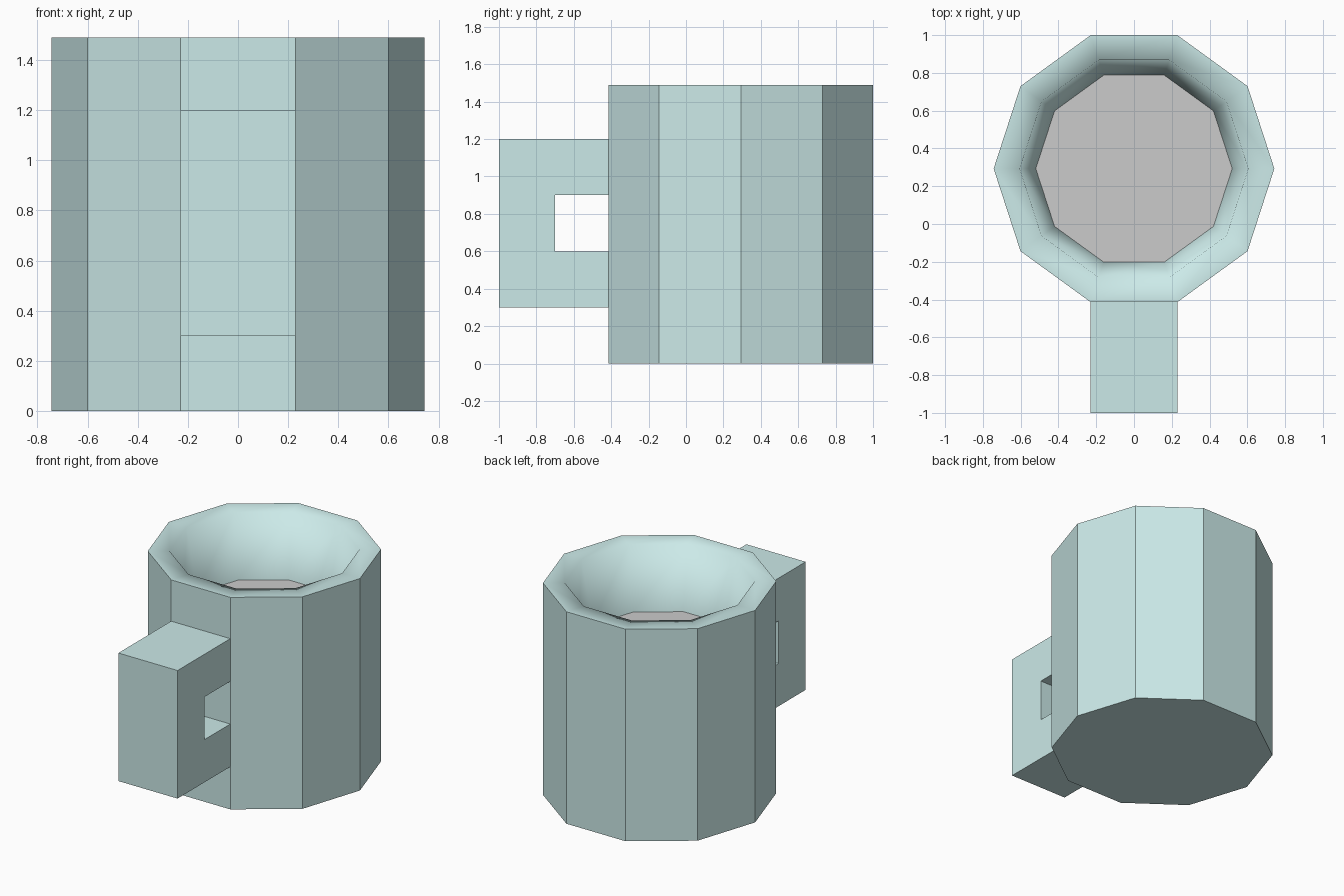
import bpy, bmesh
from math import cos, sin, pi

if "Cube" in bpy.data.objects:
    bpy.data.objects.remove(bpy.data.objects["Cube"])

SIDES = 10
CENTRE_Y = 0.293

teal = bpy.data.materials.new("teal_glaze")
teal.diffuse_color = (0.6, 0.82, 0.81, 1)
teal.use_nodes = True
teal.node_tree.nodes["Principled BSDF"].inputs["Base Color"].default_value = teal.diffuse_color


def ring(bm, radius, z):
    return [bm.verts.new((radius * cos(2 * pi * i / SIDES),
                          CENTRE_Y + radius * sin(2 * pi * i / SIDES), z))
            for i in range(SIDES)]


def bridge(bm, a, b, smooth):
    for i in range(SIDES):
        j = (i + 1) % SIDES
        bm.faces.new((a[i], a[j], b[j], b[i])).smooth = smooth


def finish(bm, name, mat=None):
    mesh = bpy.data.meshes.new(name)
    bm.to_mesh(mesh)
    bm.free()
    obj = bpy.data.objects.new(name, mesh)
    bpy.context.collection.objects.link(obj)
    if mat:
        mesh.materials.append(mat)
    return obj


# Mug body: flat outer sides, rim and tapered inner wall shaded smooth
bm = bmesh.new()
base = ring(bm, 0.743, 0)
rim_outer = ring(bm, 0.743, 1.49)
rim_inner = ring(bm, 0.605, 1.49)
wall_foot = ring(bm, 0.52, 1.05)
bm.faces.new(base[::-1])
bridge(bm, base, rim_outer, False)
bridge(bm, rim_outer, rim_inner, True)
bridge(bm, rim_inner, wall_foot, True)
for i in range(SIDES):
    for pair in ((rim_outer[i], rim_outer[i - 1]), (base[i], rim_outer[i])):
        bm.edges.get(pair).smooth = False
finish(bm, "mug_body", teal)

# Drink surface
bm = bmesh.new()
bm.faces.new(ring(bm, 0.52, 1.05))
finish(bm, "drink_surface")

# Handle: C-shaped profile in y and z, extruded across x
profile = [(-0.414, 0.3), (-1, 0.3), (-1, 1.2), (-0.414, 1.2),
           (-0.414, 0.9), (-0.7, 0.9), (-0.7, 0.6), (-0.414, 0.6)]
bm = bmesh.new()
face = bm.faces.new([bm.verts.new((-0.23, y, z)) for y, z in profile])
new = bmesh.ops.extrude_face_region(bm, geom=[face])["geom"]
bmesh.ops.translate(bm, vec=(0.46, 0, 0),
                    verts=[v for v in new if isinstance(v, bmesh.types.BMVert)])
bmesh.ops.recalc_face_normals(bm, faces=bm.faces[:])
finish(bm, "handle", teal)
